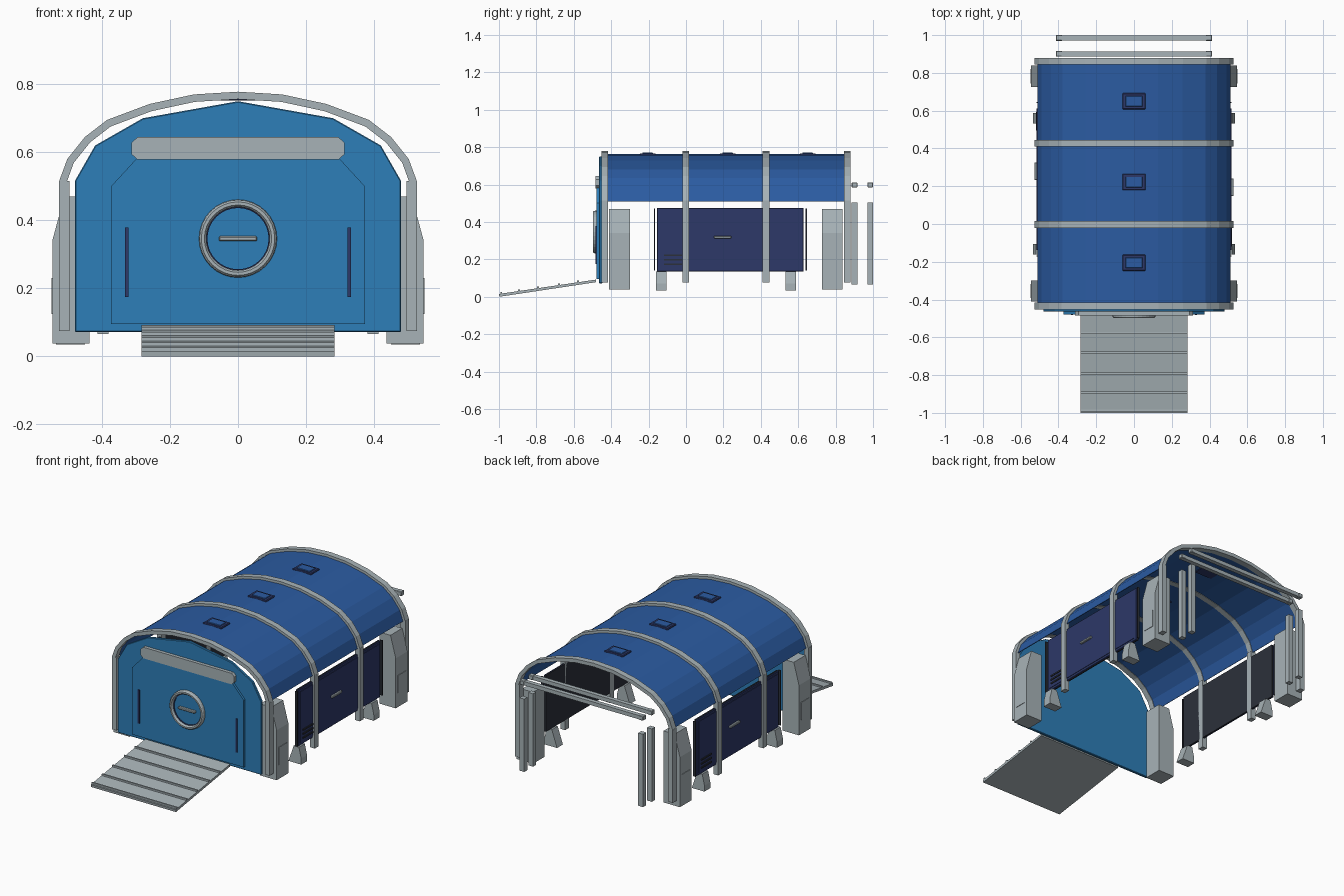
import bpy, bmesh, math
from mathutils import Vector

cube = bpy.data.objects.get("Cube")
if cube:
    bpy.data.objects.remove(cube, do_unlink=True)


def material(name, rgb):
    m = bpy.data.materials.new(name)
    m.use_nodes = True
    m.diffuse_color = (*rgb, 1)
    m.node_tree.nodes["Principled BSDF"].inputs["Base Color"].default_value = (*rgb, 1)
    return m


GREY = material("light grey metal", (0.39, 0.45, 0.475))
FRONT = material("bright blue", (0.027, 0.21, 0.48))
ROOF = material("roof blue", (0.024, 0.105, 0.36))
NAVY = material("navy", (0.026, 0.04, 0.14))
SLATE = material("dark slate", (0.025, 0.03, 0.042))


def finish(name, bm, mat, bevel=0):
    bmesh.ops.recalc_face_normals(bm, faces=bm.faces)
    mesh = bpy.data.meshes.new(name)
    bm.to_mesh(mesh)
    bm.free()
    mesh.materials.append(mat)
    ob = bpy.data.objects.new(name, mesh)
    bpy.context.collection.objects.link(ob)
    if bevel:
        mod = ob.modifiers.new("bevel", "BEVEL")
        mod.width, mod.segments = bevel, 1
    return ob


def prism(name, pts, axis, a, b, mat, bevel=0):
    """Extrude a 2D outline along one axis; the outline uses the other two in order."""
    bm = bmesh.new()
    rings = []
    for d in (a, b):
        ring = []
        for p in pts:
            co = list(p)
            co.insert("xyz".index(axis), d)
            ring.append(bm.verts.new(co))
        rings.append(ring)
    n = len(pts)
    for ring in rings:
        bm.faces.new(ring)
    for i in range(n):
        j = (i + 1) % n
        bm.faces.new((rings[0][i], rings[0][j], rings[1][j], rings[1][i]))
    return finish(name, bm, mat, bevel)


def box(name, x, y, z, mat, bevel=0):
    pts = [(x[0], y[0]), (x[1], y[0]), (x[1], y[1]), (x[0], y[1])]
    return prism(name, pts, "z", z[0], z[1], mat, bevel)


def mirrored(half):
    """Complete a right half outline that runs from the side to the middle."""
    left = [(-x, z) for x, z in reversed(half) if x > 0]
    return half + left


# Arch shared by the ribs and the roof
ARCH = mirrored([(0.526, 0.515), (0.502, 0.58), (0.45, 0.645), (0.385, 0.695),
                 (0.26, 0.742), (0.13, 0.77), (0, 0.778)])


def inset(d):
    out = []
    for i, p in enumerate(ARCH):
        before, after = ARCH[max(i - 1, 0)], ARCH[min(i + 1, len(ARCH) - 1)]
        t = (Vector(after) - Vector(before)).normalized()
        out.append((p[0] - t.y * d, p[1] + t.x * d))
    return out


def arch_band(name, d0, d1, y0, y1, mat):
    return prism(name, inset(d0) + inset(d1)[::-1], "y", y0, y1, mat)


# Roof sheet
arch_band("roof", 0.015, 0.019, -0.42, 0.85, ROOF)

# Ribs with straight legs
for i, y in enumerate((-0.434, -0.002, 0.428, 0.862)):
    arch_band(f"rib_{i}", 0, 0.022, y - 0.018, y + 0.018, GREY)
    for s in (-1, 1):
        box(f"rib_leg_{i}", (s * 0.496, s * 0.527), (y - 0.018, y + 0.018), (0.075, 0.515), GREY)

# Roof hatches
for i, y in enumerate((-0.205, 0.222, 0.65)):
    box(f"hatch_frame_{i}", (-0.062, 0.062), (y - 0.043, y + 0.043), (0.752, 0.767), NAVY, 0.004)
    box(f"hatch_lid_{i}", (-0.045, 0.045), (y - 0.028, y + 0.028), (0.76, 0.771), ROOF, 0.002)

# Front wall and door
wall = mirrored([(0.48, 0.072), (0.48, 0.515), (0.42, 0.62), (0.28, 0.70), (0, 0.75)])
prism("front_wall", wall, "y", -0.464, -0.447, FRONT, 0.003)
door = mirrored([(0.373, 0.095), (0.373, 0.50), (0.295, 0.585)])
prism("front_door", door, "y", -0.478, -0.462, FRONT)
header = mirrored([(0.295, 0.578), (0.313, 0.594), (0.313, 0.628), (0.295, 0.645)])
prism("door_header", header, "y", -0.484, -0.462, GREY)
for s in (-1, 1):
    box("door_slot", (s * 0.322, s * 0.333), (-0.483, -0.477), (0.175, 0.378), NAVY)

# Round door hatch


def ring(name, profile, mat, segments=32):
    bm = bmesh.new()
    loops = []
    for k in range(segments):
        a = 2 * math.pi * k / segments
        loops.append([bm.verts.new((r * math.cos(a), y, 0.346 + r * math.sin(a))) for r, y in profile])
    n = len(profile)
    for k in range(segments):
        p, q = loops[k], loops[(k + 1) % segments]
        for i in range(n):
            j = (i + 1) % n
            bm.faces.new((p[i], p[j], q[j], q[i]))
    return finish(name, bm, mat)


ring("hatch_ring", [(0.115, -0.476), (0.113, -0.492), (0.108, -0.498),
                    (0.099, -0.498), (0.094, -0.492), (0.092, -0.476)], GREY)
ring("hatch_ring_seal", [(0.094, -0.476), (0.094, -0.484), (0.090, -0.484), (0.090, -0.476)], NAVY)
box("hatch_handle", (-0.056, 0.056), (-0.494, -0.476), (0.339, 0.353), GREY, 0.003)

# Entry ramp with cleats
RAMP_SLOPE = 0.077 / 0.52
prism("ramp", [(-0.48, 0.078), (-0.48, 0.092), (-1, 0.015), (-0.998, 0)], "x", -0.284, 0.284, GREY)
for i, y in enumerate((-0.578, -0.68, -0.792, -0.892, -0.988)):
    z = 0.092 + RAMP_SLOPE * (y + 0.48)
    box(f"ramp_cleat_{i}", (-0.284, 0.284), (y - 0.005, y + 0.005), (z - 0.008, z + 0.009), GREY)

MID = 0.237  # middle of the side panels along the length
for s in (-1, 1):
    # Side panel with slate backing
    box("side_panel_back", (s * 0.496, s * 0.504), (MID - 0.392, MID + 0.392), (0.135, 0.475), SLATE)
    box("side_panel_frame", (s * 0.504, s * 0.512), (MID - 0.392, MID + 0.392), (0.135, 0.475), NAVY, 0.003)
    box("side_panel_face", (s * 0.511, s * 0.515), (MID - 0.375, MID + 0.375), (0.15, 0.46), NAVY)
    box("side_handle", (s * 0.513, s * 0.528), (MID - 0.088 * s - 0.0 if s > 0 else MID - 0.005,
                                               MID + 0.005 if s > 0 else MID + 0.088),
        (0.312, 0.326), GREY, 0.003)
    for k in range(3):
        z = 0.17 + 0.024 * k
        box(f"side_vent_{k}", (s * 0.513, s * 0.52), (MID - s * 0.355, MID - s * 0.258),
            (z, z + 0.009), SLATE)
    for e in (-1, 1):
        y = MID + e * 0.406
        box("side_seal_strip", (s * 0.5, s * 0.516), (y - 0.003, y + 0.003), (0.14, 0.472), SLATE)

    # Flared feet under the panel
    foot = [(s * 0.45, 0.034), (s * 0.535, 0.034), (s * 0.535, 0.07), (s * 0.52, 0.135), (s * 0.485, 0.135)]
    for y in (-0.133, 0.56):
        prism("panel_foot", foot, "y", y - 0.028, y + 0.028, GREY)

    # Corner blocks with small access plates
    block = [(s * x, z) for x, z in ((0.436, 0.038), (0.546, 0.038), (0.546, 0.34), (0.511, 0.47), (0.436, 0.47))]
    for y in (-0.355, 0.782):
        prism("corner_block", block, "y", y - 0.056, y + 0.056, GREY)
        box("corner_access_plate", (s * 0.545, s * 0.549), (y - 0.038, y + 0.038), (0.125, 0.23), GREY)

# Rear frames: two posts and a top bar each
for i, y in enumerate((0.901, 0.985)):
    for s in (-1, 1):
        box(f"rear_post_{i}", (s * 0.381, s * 0.413), (y - 0.015, y + 0.015), (0.065, 0.505), GREY)
        box(f"rear_bar_cap_{i}", (s * 0.382, s * 0.413), (y - 0.015, y + 0.015), (0.585, 0.612), GREY, 0.003)
    box(f"rear_bar_{i}", (-0.385, 0.385), (y - 0.013, y + 0.013), (0.587, 0.61), GREY)
